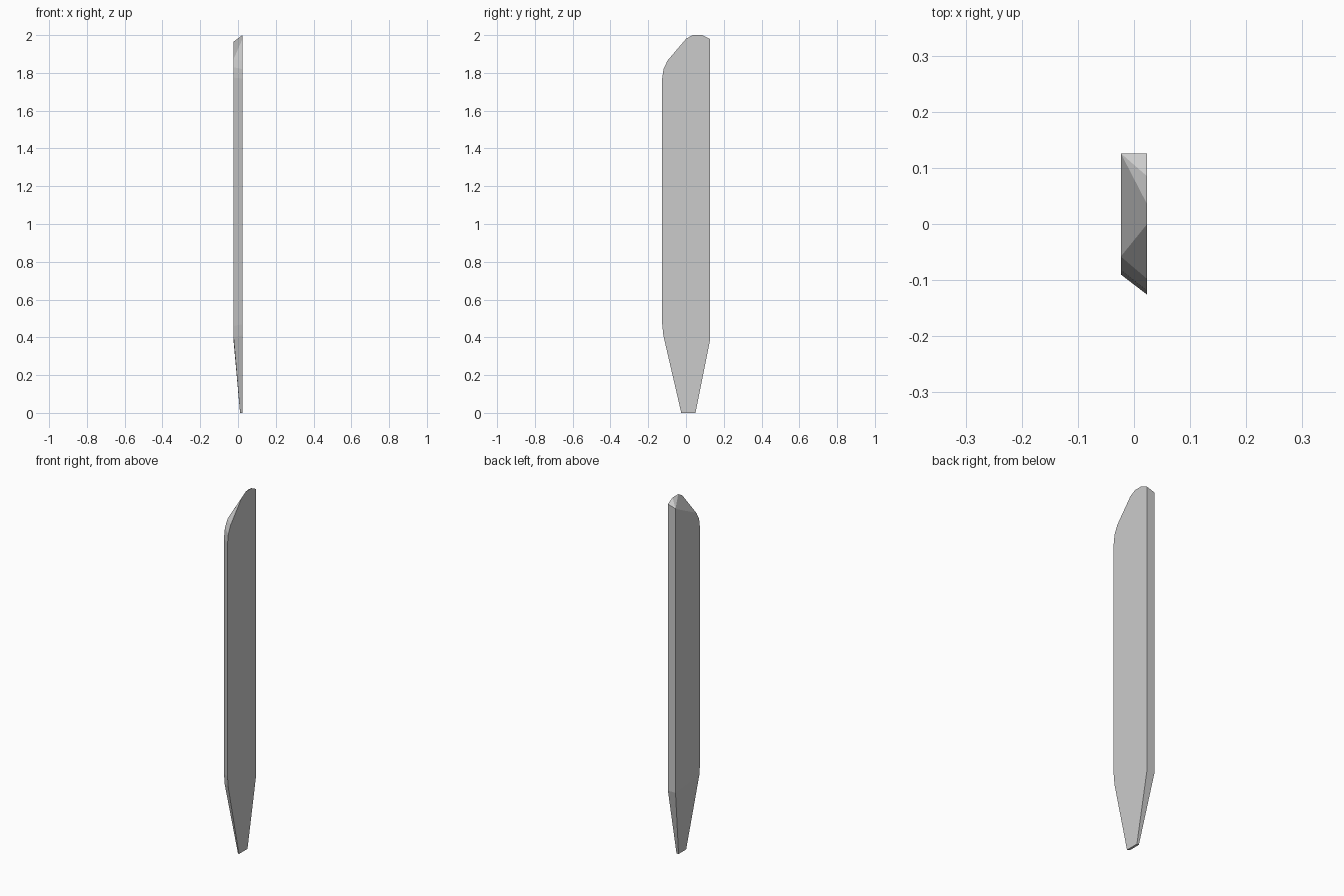
import bpy, bmesh

if "Cube" in bpy.data.objects:
    bpy.data.objects.remove(bpy.data.objects["Cube"])

X = 0.0235          # half thickness of the slat
TIP_X = 0.011       # inner side of the thinned foot

# Paired outline stations: (y, z) on the wide +x face, (x, y, z) on the narrow -x face
BACK_TOP = (-X, 0.126, 1.965)
SHOULDER = (-X, -0.058, 1.872)
stations = [
    ((0.050, 0.0), (TIP_X, 0.050, 0.0)),
    ((0.126, 0.38), (-X, 0.126, 0.38)),
    ((0.126, 1.98), BACK_TOP),
    ((0.085, 2.0), BACK_TOP),
    ((0.035, 2.0), BACK_TOP),
    ((0.0, 1.98), SHOULDER),
    ((-0.098, 1.865), SHOULDER),
    ((-0.119, 1.82), (-X, -0.082, 1.83)),
    ((-0.126, 1.77), (-X, -0.090, 1.775)),
    ((-0.126, 0.47), (-X, -0.090, 0.46)),
    ((-0.120, 0.41), (-X, -0.084, 0.40)),
    ((-0.025, 0.0), (TIP_X, -0.017, 0.0)),
]

bm = bmesh.new()
cache = {}


def vert(co):
    if co not in cache:
        cache[co] = bm.verts.new(co)
    return cache[co]


def face(verts):
    unique = list(dict.fromkeys(verts))
    if len(unique) > 2:
        bm.faces.new(unique)


outer = [vert((X, y, z)) for (y, z), _ in stations]
inner = [vert(co) for _, co in stations]

# Broad sides, with the inner one split where the foot thins
face(outer)
face(inner[1:11])
face([inner[0], inner[1], inner[10], inner[11]])

# Bevelled rim between the two outlines
n = len(stations)
for i in range(n):
    j = (i + 1) % n
    face([outer[i], outer[j], inner[j], inner[i]])

bmesh.ops.recalc_face_normals(bm, faces=bm.faces)
mesh = bpy.data.meshes.new("slat")
bm.to_mesh(mesh)
bm.free()

grey = bpy.data.materials.new("light grey")
grey.diffuse_color = (0.6, 0.6, 0.6, 1.0)
grey.use_nodes = True
grey.node_tree.nodes["Principled BSDF"].inputs["Base Color"].default_value = grey.diffuse_color
mesh.materials.append(grey)
slat = bpy.data.objects.new("slat", mesh)
bpy.context.collection.objects.link(slat)
